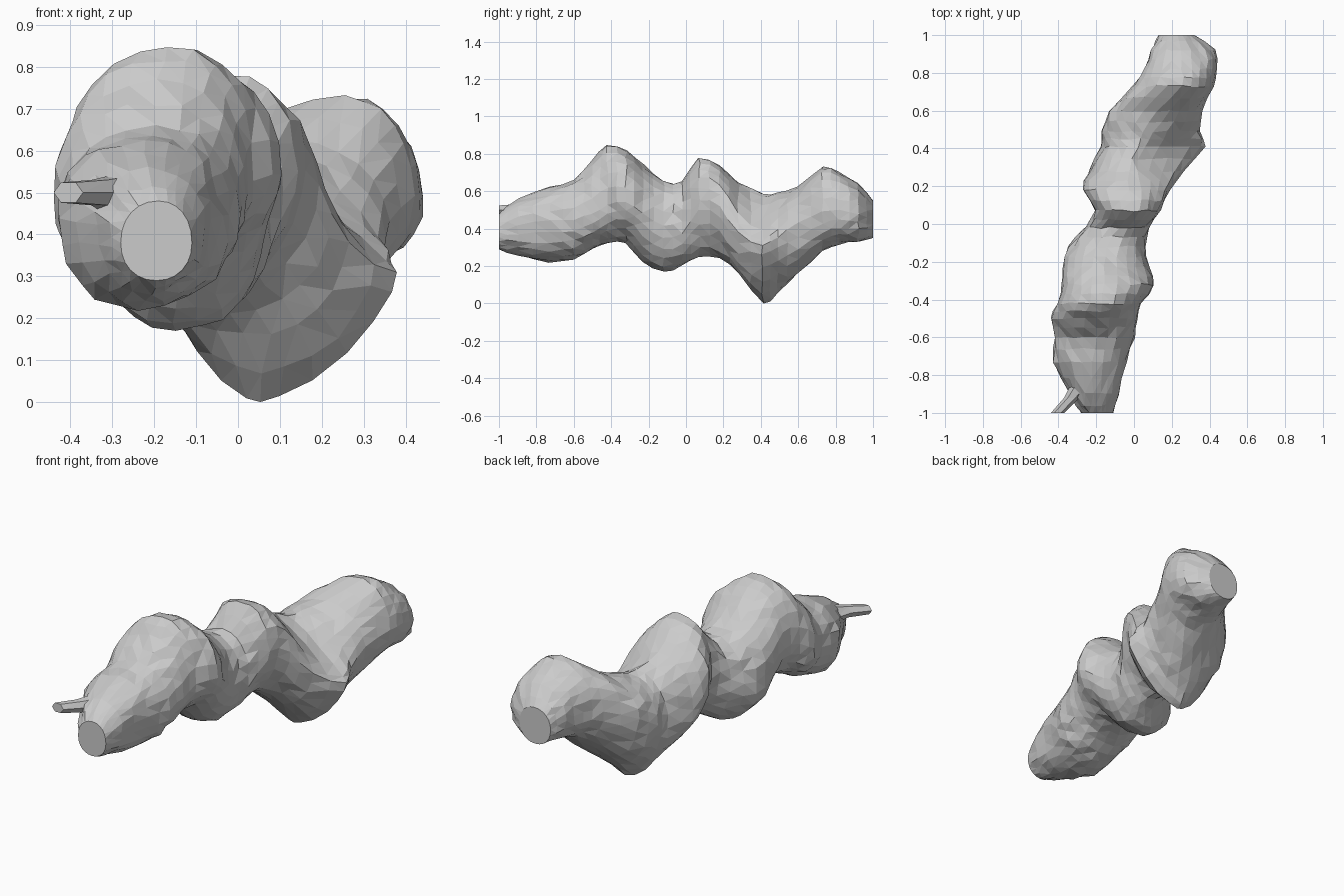
import bpy, bmesh, math, random

if "Cube" in bpy.data.objects:
    bpy.data.objects.remove(bpy.data.objects["Cube"])

random.seed(4)
SIDES = 24

# Cross-sections along y: y, left, right, bottom, top, x of crest, z of widest point
SECTIONS = [
    (-1.00, -.28, -.11, .29, .48, -.19, .38),
    (-.90, -.34, -.08, .26, .56, -.22, .42),
    (-.73, -.43, -.04, .22, .62, -.22, .44),
    (-.60, -.42, .00, .24, .66, -.20, .45),
    (-.50, -.44, .02, .29, .77, -.19, .48),
    (-.42, -.41, .04, .32, .85, -.17, .53),
    (-.32, -.38, .11, .32, .82, -.16, .54),
    (-.23, -.38, .08, .22, .74, -.16, .48),
    (-.12, -.35, .06, .17, .66, -.14, .42),
    (-.02, -.26, .08, .20, .65, -.08, .44),
    (.07, -.21, .14, .25, .78, -.01, .55),
    (.18, -.27, .19, .24, .74, -.02, .52),
    (.28, -.24, .26, .16, .65, -.03, .38),
    (.41, -.18, .38, .00, .59, .02, .31),
    (.49, -.17, .35, .06, .59, .05, .36),
    (.60, -.13, .36, .16, .62, .12, .43),
    (.73, -.01, .42, .28, .73, .25, .49),
    (.82, .05, .44, .32, .70, .25, .50),
    (.92, .09, .43, .33, .64, .25, .48),
    (1.00, .13, .32, .35, .55, .23, .45),
]


def bump(y, centre, width):
    return math.exp(-((y - centre) / width) ** 2)


def smooth_sections(rows):
    # one Catmull-Rom midpoint between neighbouring sections
    out = []
    for i in range(len(rows) - 1):
        a, b, c, d = (rows[min(max(i + k, 0), len(rows) - 1)] for k in (-1, 0, 1, 2))
        out += [b, tuple((9 * (q + r) - p - s) / 16 for p, q, r, s in zip(a, b, c, d))]
    return out + [rows[-1]]


def section_points(row, jitter):
    y, x0, x1, z0, z1, xt, zm = row
    keel = bump(y, .43, .1)
    pts = []
    for i in range(SIDES):
        a = 2 * math.pi * i / SIDES
        c, s = math.cos(a), math.sin(a)
        e = .93
        if s > 0:
            cx = xt
            if c > 0:
                e += .85 * bump(y, .38, .12)    # hollow above the right flank
        else:
            mid = (x0 + x1) / 2
            cx = mid + (.05 - mid) * keel
            e += .45 * keel                     # straight flanks of the hanging keel
            if c > 0:
                e += .4 * bump(y, -.3, .1) + .4 * bump(y, .1, .08)  # undercut ledge
        c, s = (math.copysign(abs(v) ** e, v) for v in (c, s))
        x = cx + c * ((x1 - cx) if c > 0 else (cx - x0))
        z = zm + s * ((z1 - zm) if s > 0 else (zm - z0))
        pts.append((x + random.uniform(-jitter, jitter),
                    y + random.uniform(-jitter, jitter),
                    max(0, z + random.uniform(-jitter, jitter))))
    return pts


def loft(name, rings):
    bm = bmesh.new()
    rows = [[bm.verts.new(p) for p in ring] for ring in rings]
    for r, q in zip(rows, rows[1:]):
        n = len(r)
        for i in range(n):
            bm.faces.new((r[i], r[(i + 1) % n], q[(i + 1) % n], q[i]))
    bm.faces.new(rows[0])
    bm.faces.new(rows[-1])
    bmesh.ops.recalc_face_normals(bm, faces=bm.faces)
    bmesh.ops.triangulate(bm, faces=bm.faces)
    mesh = bpy.data.meshes.new(name)
    bm.to_mesh(mesh)
    bm.free()
    ob = bpy.data.objects.new(name, mesh)
    bpy.context.collection.objects.link(ob)
    return ob


# Lumpy main body with flat cut ends
rows = smooth_sections(SECTIONS)
loft("lumpy_body", [section_points(r, 0 if k in (0, len(rows) - 1) else .006)
                    for k, r in enumerate(rows)])

# Thin broken spur beside the front end
spur = []
for x, y, z, w, h in ((-.27, -.84, .49, .06, .06), (-.33, -.92, .50, .04, .035),
                      (-.405, -1.0, .50, .035, .028)):
    spur.append([(x + w * math.cos(a), y, z + h * math.sin(a))
                 for a in (i * math.tau / 6 for i in range(6))])
loft("front_spur", spur)
